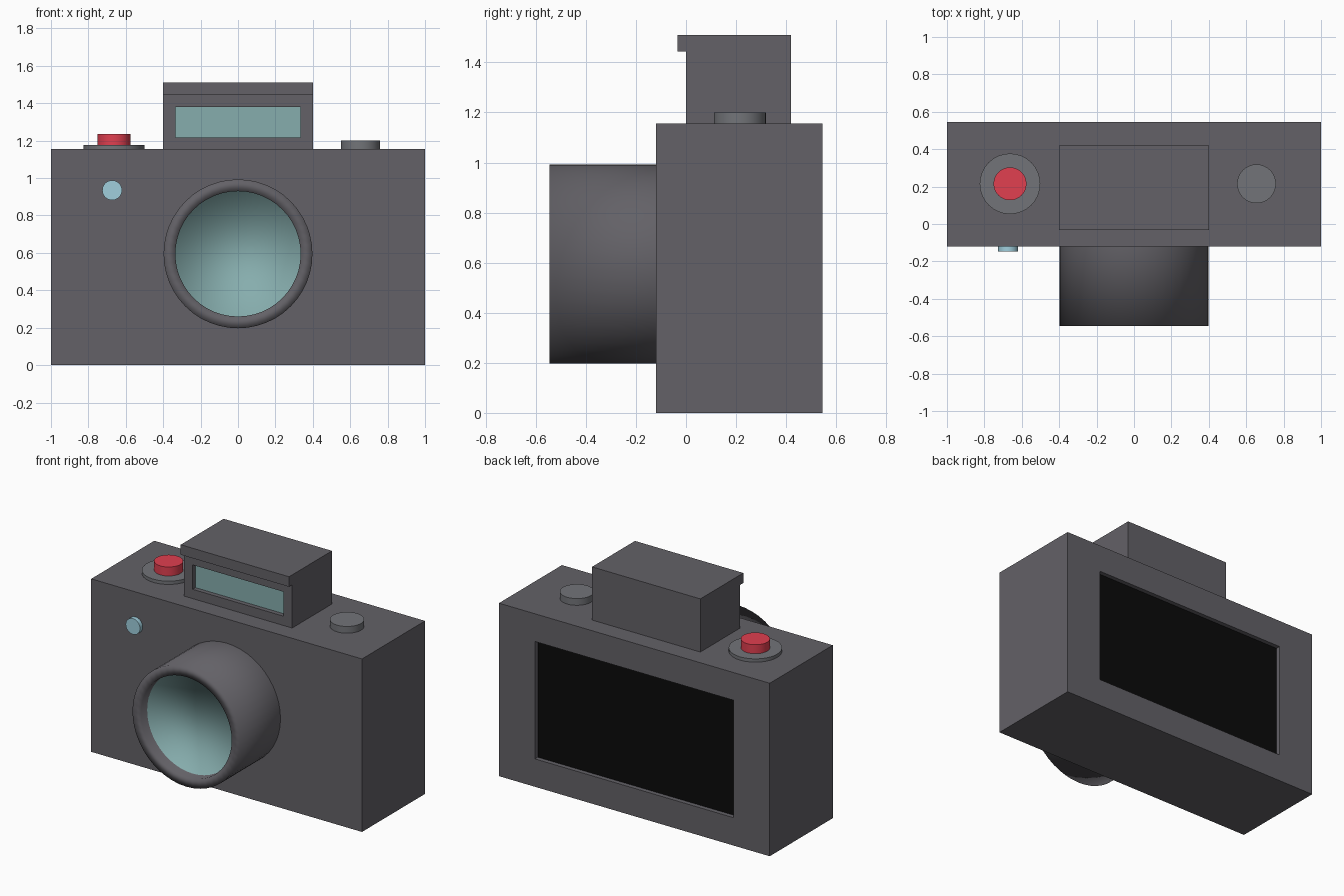
import bpy, bmesh
from math import radians, sin, cos, pi
from mathutils import Vector

if "Cube" in bpy.data.objects:
    bpy.data.objects.remove(bpy.data.objects["Cube"])


def material(name, rgb):
    m = bpy.data.materials.new(name)
    m.diffuse_color = (*rgb, 1)
    m.use_nodes = True
    m.node_tree.nodes["Principled BSDF"].inputs["Base Color"].default_value = m.diffuse_color
    return m


DARK = material("dark_casing", (0.125, 0.12, 0.135))
GREY = material("grey_metal", (0.17, 0.175, 0.19))
BLACK = material("black_screen", (0.003, 0.003, 0.003))
GLASS = material("glass", (0.24, 0.42, 0.42))
RED = material("red", (0.75, 0.05, 0.08))
BLUE = material("light_blue", (0.35, 0.62, 0.72))


def finish(name, bm, mats, smooth=None):
    bmesh.ops.recalc_face_normals(bm, faces=bm.faces)
    me = bpy.data.meshes.new(name)
    bm.to_mesh(me)
    bm.free()
    for m in mats:
        me.materials.append(m)
    ob = bpy.data.objects.new(name, me)
    bpy.context.collection.objects.link(ob)
    if smooth is not None:
        bpy.ops.object.select_all(action='DESELECT')
        ob.select_set(True)
        bpy.context.view_layer.objects.active = ob
        bpy.ops.object.shade_smooth_by_angle(angle=radians(smooth))
    return ob


def extrude_profile(yz, half):
    """Extrude a side profile of (y, z) points across x."""
    bm = bmesh.new()
    f = bm.faces.new([bm.verts.new((-half, y, z)) for y, z in yz])
    new = bmesh.ops.extrude_face_region(bm, geom=[f], use_keep_orig=True)["geom"]
    bmesh.ops.translate(bm, vec=(2 * half, 0, 0),
                        verts=[v for v in new if isinstance(v, bmesh.types.BMVert)])
    bmesh.ops.recalc_face_normals(bm, faces=bm.faces)
    return bm


def recess(bm, face, half, z0, z1, depth):
    """Inset a front or back face to a rectangle, sink it, give it material 1."""
    inward = face.normal * -depth
    bmesh.ops.inset_individual(bm, faces=[face], thickness=0.03)
    mid = face.calc_center_median().z
    for v in face.verts:
        v.co.x = half if v.co.x > 0 else -half
        v.co.z = z1 if v.co.z > mid else z0
    bmesh.ops.inset_individual(bm, faces=[face], thickness=0)
    bmesh.ops.translate(bm, vec=inward, verts=face.verts)
    face.material_index = 1


def lathe(profile, centre, axis, n=48, cap=True):
    """Revolve (radius, height) points; the last ring is closed by a cap."""
    bm = bmesh.new()
    rot = Vector((0, 0, 1)).rotation_difference(Vector(axis))
    rings = []
    for r, h in profile:
        rings.append([bm.verts.new(Vector(centre) + rot @ Vector(
            (r * cos(2 * pi * i / n), r * sin(2 * pi * i / n), h))) for i in range(n)])
    for a, b in zip(rings, rings[1:]):
        for i in range(n):
            j = (i + 1) % n
            bm.faces.new((a[i], a[j], b[j], b[i]))
    bm.faces.new(rings[-1]).material_index = 1
    return bm


# Body with sunken rear screen
bm = extrude_profile([(-0.12, 0), (0.545, 0), (0.545, 1.155), (-0.12, 1.155)], 1)
back = max(bm.faces, key=lambda f: f.normal.y)
recess(bm, back, 0.734, 0.186, 0.97, 0.03)
finish("body", bm, [DARK, BLACK])

# Viewfinder housing with overhanging brow and sunken window
bm = extrude_profile([(0.42, 1.155), (0.42, 1.51), (-0.033, 1.51),
                      (-0.033, 1.443), (0, 1.443), (0, 1.155)], 0.4)
front = min((f for f in bm.faces if f.normal.y < -0.9),
            key=lambda f: f.calc_center_median().z)
recess(bm, front, 0.335, 1.217, 1.38, 0.03)
finish("viewfinder", bm, [DARK, GLASS])

# Lens barrel with a rim and sunken glass, shaded smooth throughout
bm = lathe([(0.398, 0), (0.398, 0.425), (0.335, 0.425), (0.335, 0.36)],
           (0, -0.12, 0.595), (0, -1, 0))
finish("lens", bm, [DARK, GLASS], smooth=180)

# Shutter button on its plate, dial, and front lamp
UP = (0, 0, 1)
for name, pos, axis, r, h, mat in [
        ("button_plate", (-0.663, 0.215, 1.155), UP, 0.162, 0.022, GREY),
        ("shutter_button", (-0.663, 0.215, 1.177), UP, 0.088, 0.06, RED),
        ("dial", (0.655, 0.215, 1.155), UP, 0.104, 0.045, GREY),
        ("front_lamp", (-0.673, -0.12, 0.935), (0, -1, 0), 0.053, 0.028, BLUE)]:
    finish(name, lathe([(r, 0), (r, h)], pos, axis, 32), [mat, mat], smooth=40)
